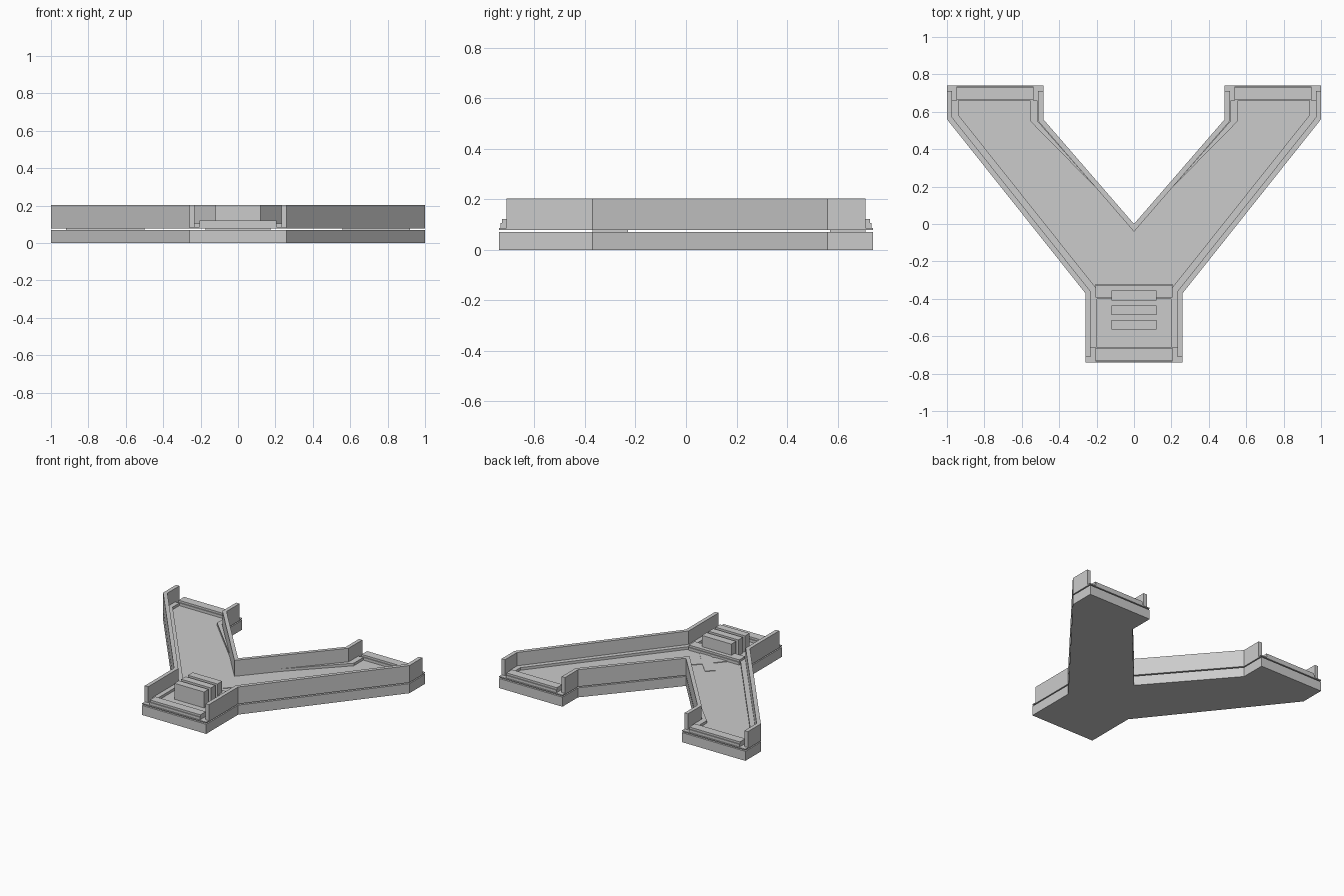
import bpy, bmesh
from mathutils import Vector

if "Cube" in bpy.data.objects:
    bpy.data.objects.remove(bpy.data.objects["Cube"])


def prism(name, pts, z0, z1):
    """Extrude a flat outline from z0 to z1."""
    bm = bmesh.new()
    face = bm.faces.new([bm.verts.new((x, y, z0)) for x, y in pts])
    ext = bmesh.ops.extrude_face_region(bm, geom=[face])
    top = [g for g in ext["geom"] if isinstance(g, bmesh.types.BMVert)]
    bmesh.ops.translate(bm, verts=top, vec=(0, 0, z1 - z0))
    bmesh.ops.recalc_face_normals(bm, faces=bm.faces)
    bmesh.ops.triangulate(bm, faces=[f for f in bm.faces if len(f.verts) > 4])
    mesh = bpy.data.meshes.new(name)
    bm.to_mesh(mesh)
    bm.free()
    obj = bpy.data.objects.new(name, mesh)
    bpy.context.collection.objects.link(obj)
    return obj


def box(name, x0, x1, y0, y1, z0, z1):
    return prism(name, [(x0, y0), (x1, y0), (x1, y1), (x0, y1)], z0, z1)


def offset(path, d):
    """Shift an open path sideways (left is positive) with mitred corners."""
    p = [Vector(v) for v in path]
    n = [Vector((-(b - a).y, (b - a).x)).normalized() for a, b in zip(p, p[1:])]
    out = []
    for i, v in enumerate(p):
        a, b = n[max(i - 1, 0)], n[min(i, len(n) - 1)]
        out.append(tuple(v + (a + b) * (d / (1 + a.dot(b)))))
    return out


def strip(name, path, d0, d1, z0, z1):
    return prism(name, offset(path, d0) + offset(path, d1)[::-1], z0, z1)


def flip(pts):
    return [(-x, y) for x, y in pts]


# Base slab and the thin floor plate hovering over it
left = [(0, 0), (-.485, .56), (-.485, .74), (-1, .74), (-1, .56), (-.26, -.37), (-.26, -.74)]
outline = left + flip(left[1:])[::-1]
prism("base_slab", outline, 0, .07)
prism("floor_plate", outline, .078, .086)

# Side walls and low curbs at their feet
outer = [(-1, .71), (-1, .56), (-.26, -.37), (-.26, -.71)]
curb = [(-1, .66), (-1, .56), (-.26, -.37), (-.26, -.66)]
for side, sign in (("left", 1), ("right", -1)):
    w, c = (outer, curb) if sign > 0 else (flip(outer), flip(curb))
    strip(side + "_outer_wall", w, 0, .028 * sign, .086, .203)
    strip(side + "_curb", c, .028 * sign, .062 * sign, .086, .105)
    inner_curb = [(-.515, .66), (-.515, .55), (-.2, .19), (-.555, .55), (-.555, .66)]
    prism(side + "_inner_curb", inner_curb if sign > 0 else flip(inner_curb), .086, .105)
inner = [(-.485, .71), (-.485, .56), (0, 0), (.485, .56), (.485, .71)]
strip("inner_wall", inner, 0, -.027, .086, .203)

# Threshold bars at the three openings and before the junction
for name, x, y0, y1 in (("front", 0, -.735, -.66), ("left", -.743, .66, .735),
                        ("right", .743, .66, .735), ("junction", 0, -.40, -.32)):
    box(name + "_threshold", x - .205, x + .205, y0, y1, .084, .106)
    box(name + "_threshold_cap", x - .205, x + .205, y0 + .006, y1 - .006, .106, .121)

# Spacers in the gap between slab and plate
for name, x, y, w in (("left", -.71, .64, .21), ("right", .74, .64, .18), ("front", 0, -.3, .175)):
    box(name + "_spacer", x - w, x + w, y - .07, y + .07, .07, .078)

# Crossed marking on the floor
half = [(0, -.19), (.08, -.105), (.13, -.155), (.05, -.245), (.195, -.415), (.14, -.46), (0, -.305)]
prism("floor_cross", half + flip(half[1:-1])[::-1], .084, .09)

# Three barrier blocks
for i, (y0, y1) in enumerate(((-.41, -.355), (-.487, -.435), (-.565, -.513))):
    box(f"barrier_block_{i + 1}", -.12, .12, y0, y1, .086, .203)
